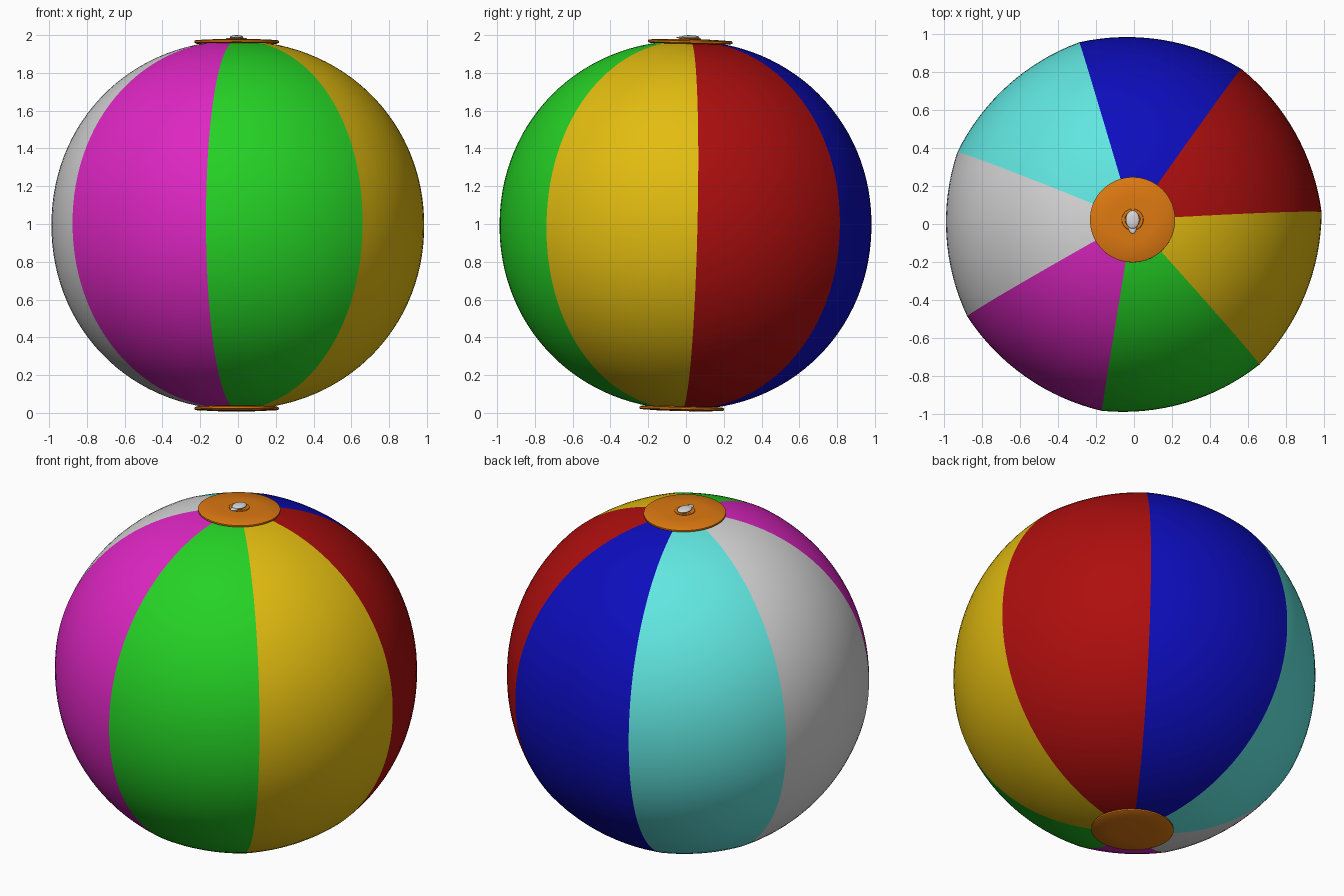
import bpy, bmesh, math
from mathutils import Matrix, Vector

if "Cube" in bpy.data.objects:
    bpy.data.objects.remove(bpy.data.objects["Cube"])


def srgb(*c):
    return tuple(((v / 255 + 0.055) / 1.055) ** 2.4 if v > 10 else v / 255 / 12.92 for v in c) + (1,)


def material(name, *rgb):
    m = bpy.data.materials.new(name)
    m.diffuse_color = srgb(*rgb)
    m.use_nodes = True
    m.node_tree.nodes["Principled BSDF"].inputs["Base Color"].default_value = m.diffuse_color
    return m


RED = material("red", 174, 14, 14)
BLUE = material("blue", 13, 13, 190)
CYAN = material("cyan", 97, 230, 224)
WHITE = material("white", 215, 215, 215)
MAGENTA = material("magenta", 222, 38, 195)
GREEN = material("green", 37, 210, 37)
YELLOW = material("yellow", 226, 188, 16)
ORANGE = material("orange", 220, 120, 17)

# The whole ball leans slightly backwards
FRAME = Matrix.Translation((-0.0075, 0, 0.994)) @ Matrix.Rotation(-0.023, 4, 'X')


def finish(name, bm, mat, angle=35):
    bmesh.ops.remove_doubles(bm, verts=bm.verts, dist=1e-5)
    bmesh.ops.transform(bm, matrix=FRAME, verts=bm.verts)
    mesh = bpy.data.meshes.new(name)
    bm.to_mesh(mesh)
    bm.free()
    mesh.materials.append(mat)
    ob = bpy.data.objects.new(name, mesh)
    bpy.context.collection.objects.link(ob)
    bpy.ops.object.select_all(action='DESELECT')
    ob.select_set(True)
    bpy.context.view_layer.objects.active = ob
    bpy.ops.object.shade_smooth_by_angle(angle=math.radians(angle))
    return ob


def lathe(name, profile, mat, seg=64):
    bm = bmesh.new()
    vs = [bm.verts.new((r, 0, z)) for r, z in profile]
    es = [bm.edges.new(p) for p in zip(vs, vs[1:])]
    bmesh.ops.spin(bm, geom=vs + es, cent=(0, 0, 0), axis=(0, 0, 1),
                   angle=math.tau, steps=seg, use_merge=False)
    bmesh.ops.remove_doubles(bm, verts=bm.verts, dist=1e-5)
    bmesh.ops.recalc_face_normals(bm, faces=bm.faces)
    return finish(name, bm, mat)


# Seven inflated panels, with a shallow crease at each seam
N, COLS, ROWS, POWER = 7, 16, 56, 2.05
HALF = math.pi / N
for i, mat in enumerate([RED, BLUE, CYAN, WHITE, MAGENTA, GREEN, YELLOW]):
    mid = math.radians(3.5) + HALF * (2 * i + 1)
    bm = bmesh.new()
    grid = []
    for j in range(ROWS + 1):
        t = 0.06 + (math.pi - 0.12) * j / ROWS
        s, c = math.sin(t), math.cos(t)
        k = (abs(s) ** POWER + abs(c) ** POWER) ** (-1 / POWER)
        row = []
        for n in range(COLS + 1):
            u = 2 * n / COLS - 1
            r = (0.98 + 0.015 * u * u) * s * k
            a = mid + u * HALF
            row.append(bm.verts.new((r * math.cos(a), r * math.sin(a), 0.976 * c * k)))
        grid.append(row)
    for a, b in zip(grid, grid[1:]):
        for n in range(COLS):
            bm.faces.new((a[n], b[n], b[n + 1], a[n + 1]))
    finish(mat.name + "_panel", bm, mat)

# Thin discs covering both poles
for name, d in (("top_cap", 1), ("bottom_cap", -1)):
    lathe(name, [(0, d * 0.970), (0.21, d * 0.960), (0.224, d * 0.966), (0.224, d * 0.975),
                 (0.218, d * 0.979), (0.12, d * 0.984), (0, d * 0.985)], ORANGE)

# Raised collar round the valve
collar = [(0.048 + 0.009 * math.cos(math.tau * k / 10), 0.986 + 0.005 * math.sin(math.tau * k / 10))
          for k in range(11)]
lathe("valve_collar", collar, ORANGE, 40)


# Valve plug and its pull tab
def blob(name, loc, size):
    bm = bmesh.new()
    bmesh.ops.create_uvsphere(bm, u_segments=24, v_segments=12, radius=1)
    bmesh.ops.transform(bm, matrix=Matrix.LocRotScale(Vector(loc), None, Vector(size)), verts=bm.verts)
    finish(name, bm, WHITE, 60)


blob("valve_plug", (0, 0, 0.995), (0.036, 0.048, 0.011))
blob("valve_tab", (0, -0.047, 0.992), (0.02, 0.026, 0.005))
